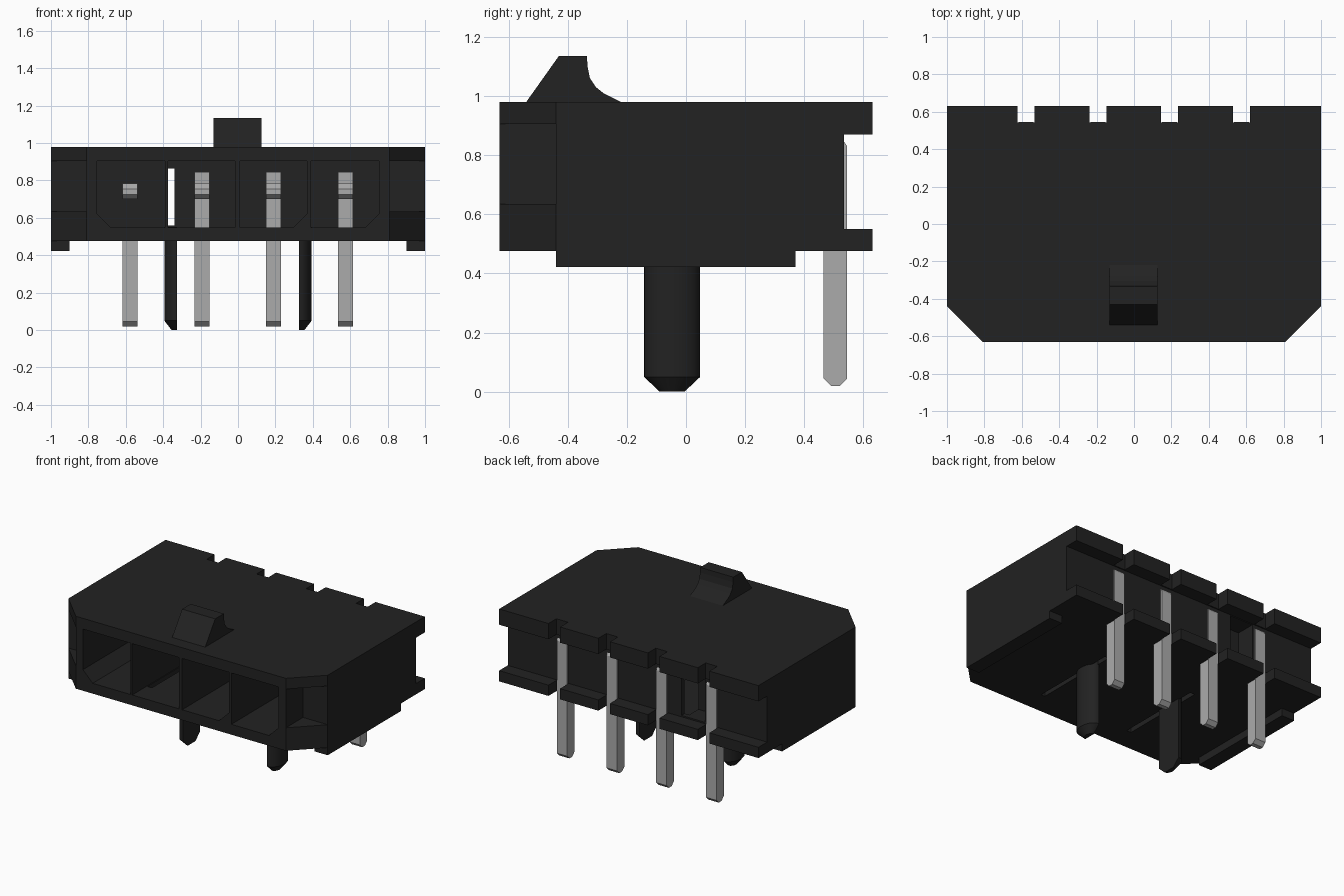
import bpy, bmesh, math
from mathutils import Vector

old = bpy.data.objects.get("Cube")
if old:
    bpy.data.objects.remove(old, do_unlink=True)


def material(name, value, rough):
    m = bpy.data.materials.new(name)
    m.use_nodes = True
    col = (value, value, value, 1)
    m.diffuse_color = col
    bsdf = m.node_tree.nodes["Principled BSDF"]
    bsdf.inputs["Base Color"].default_value = col
    bsdf.inputs["Roughness"].default_value = rough
    return m


BLACK = material("black plastic", 0.016, 0.6)
METAL = material("grey metal", 0.41, 0.5)


def add_object(name, bm, mat):
    bmesh.ops.recalc_face_normals(bm, faces=bm.faces[:])
    me = bpy.data.meshes.new(name)
    bm.to_mesh(me)
    bm.free()
    me.materials.append(mat)
    ob = bpy.data.objects.new(name, me)
    bpy.context.collection.objects.link(ob)
    return ob


def prism(name, pts, axis, lo, hi, mat=BLACK):
    """Extrude a 2D outline along axis; the outline uses the other two axes in order."""
    bm = bmesh.new()

    def place(p, t):
        c = list(p)
        c.insert("xyz".index(axis), t)
        return bm.verts.new(c)

    face = bm.faces.new([place(p, lo) for p in pts])
    new = bmesh.ops.extrude_face_region(bm, geom=[face])["geom"]
    shift = Vector([hi - lo if a == axis else 0 for a in "xyz"])
    bmesh.ops.translate(bm, vec=shift, verts=[v for v in new if isinstance(v, bmesh.types.BMVert)])
    return add_object(name, bm, mat)


def box(name, x0, x1, y0, y1, z0, z1, mat=BLACK):
    return prism(name, [(x0, y0), (x1, y0), (x1, y1), (x0, y1)], "z", z0, z1, mat)


# Housing shell with chamfered front corners
housing = prism("housing", [(-1, -.44), (-.81, -.63), (.81, -.63), (1, -.44), (1, .63), (-1, .63)],
                "z", .475, .98)

PIN_X = (-.577, -.192, .19, .575)
cutters = []


def cut(*dims):
    cutters.append(box("cutter", *dims))


# Channel along the back and pin notches in both flanges
cut(-1.1, 1.1, .535, .7, .55, .87)
for x in PIN_X:
    cut(x - .045, x + .045, .543, .7, .84, 1.1)
    cut(x - .045, x + .045, .543, .7, .4, .6)

# Rectangular notches in the front corners
for s in (-1, 1):
    cut(min(s * .81, s * 1.1), max(s * .81, s * 1.1), -.7, -.44, .635, .905)

# Contact cells: left, right, back depth, chamfered lower left, chamfered lower right
cells = [(-.755, -.39, .30, .075, 0), (-.375, -.015, .50, 0, 0),
         (.01, .37, .50, 0, .075), (.39, .755, .50, 0, .075)]
for x0, x1, depth, cl, cr in cells:
    outline = [(x0, .905)]
    outline += [(x0, .547 + cl), (x0 + cl, .547)] if cl else [(x0, .547)]
    outline += [(x1 - cr, .547), (x1, .547 + cr)] if cr else [(x1, .547)]
    outline += [(x1, .905)]
    cutters.append(prism("cutter", outline, "y", -.7, depth))

# Floor slits, and the opening in the back wall
for x0, x1 in ((-.37, -.335), (.335, .365)):
    cut(x0, x1, -.47, .15, .4, .6)
cut(-.52, -.34, .40, .7, .56, .865)

for c in cutters:
    mod = housing.modifiers.new("cut", "BOOLEAN")
    mod.operation = "DIFFERENCE"
    mod.solver = "EXACT"
    mod.object = c
    bpy.context.view_layer.objects.active = housing
    bpy.ops.object.modifier_apply(modifier=mod.name)
    bpy.data.objects.remove(c, do_unlink=True)

# Latch ramp on top
prism("latch_ramp", [(-.54, .975), (-.54, .98), (-.43, 1.135), (-.335, 1.135), (-.333, 1.1),
                     (-.325, 1.06), (-.305, 1.03), (-.28, 1.01), (-.22, .98), (-.22, .975)],
      "x", -.13, .125)

for s, side in ((1, "left"), (-1, "right")):
    # Standoff rail under each side
    a, b = sorted((s * .9, s * 1))
    box("rail_" + side, a, b, -.44, .37, .422, .48)

    # Half-round locating peg with a tapered tip, flat side inwards
    bm = bmesh.new()
    n = 14
    rings = []
    for z, r in ((.55, .095), (.05, .095), (0, .042)):
        rings.append([bm.verts.new((s * (.325 + .72 * r * math.sin(math.pi * i / n)),
                                    -.047 - r * math.cos(math.pi * i / n), z))
                      for i in range(n + 1)])
    for r0, r1 in zip(rings, rings[1:]):
        for i in range(n + 1):
            j = (i + 1) % (n + 1)
            bm.faces.new((r0[i], r0[j], r1[j], r1[i]))
    bm.faces.new(rings[0])
    bm.faces.new(rings[-1])
    peg = add_object("peg_" + side, bm, BLACK)
    bpy.ops.object.select_all(action="DESELECT")
    peg.select_set(True)
    bpy.context.view_layer.objects.active = peg
    bpy.ops.object.shade_smooth_by_angle(angle=math.radians(30))

# Bent contact pins with chamfered ends
for i, x in enumerate(PIN_X):
    prism("pin_%d" % (i + 1),
          [(.465, .045), (.49, .02), (.52, .02), (.545, .045), (.545, .83), (.535, .845),
           (.465, .845), (.465, .783), (-.27, .783), (-.30, .755), (-.30, .725), (-.27, .70),
           (.465, .70)], "x", x - .04, x + .04, METAL)
